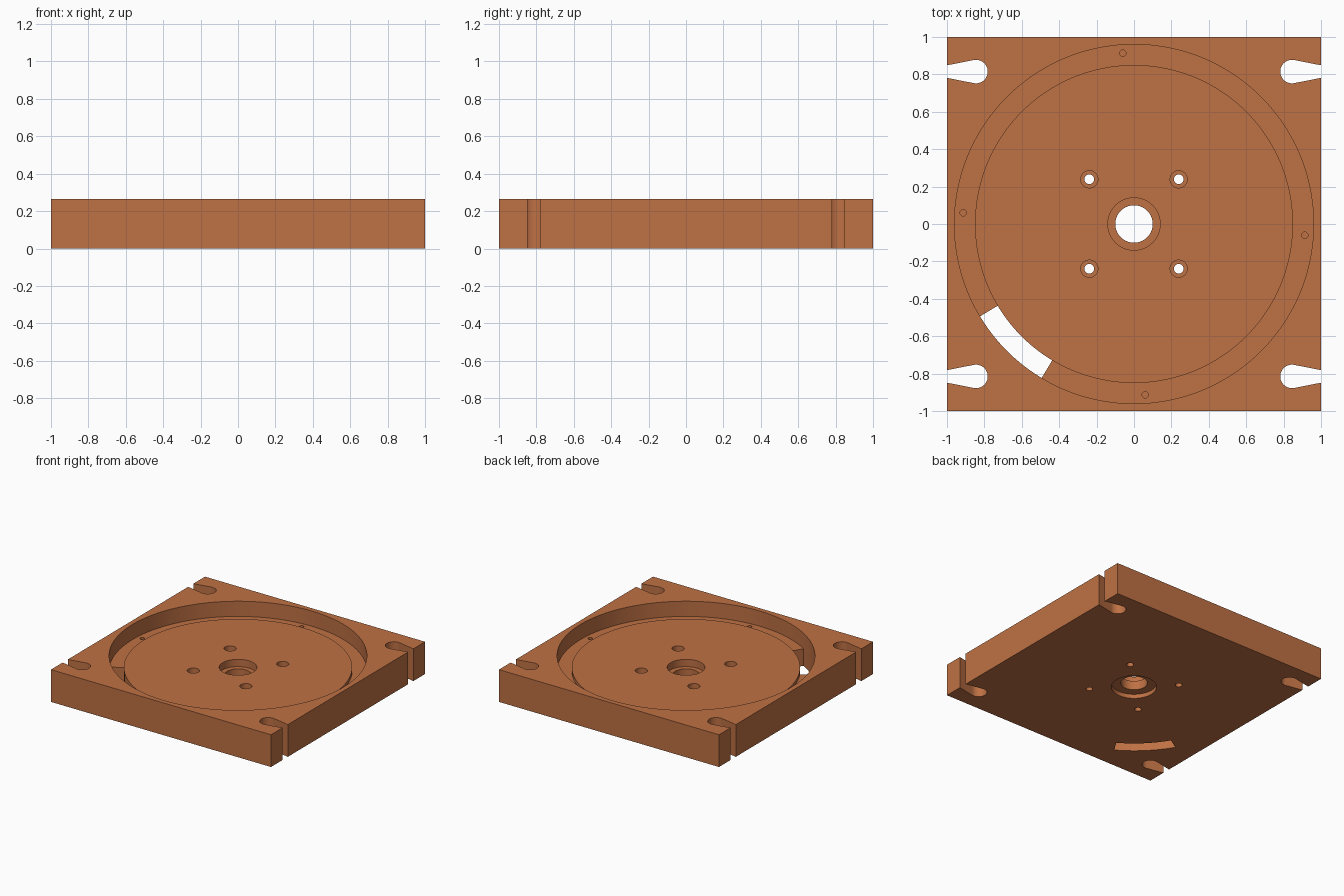
import bpy, bmesh, math

if "Cube" in bpy.data.objects:
    bpy.data.objects.remove(bpy.data.objects["Cube"])

H = 0.265      # plate thickness
N = 128        # segments of the turned pocket

copper = bpy.data.materials.new("copper_orange")
copper.diffuse_color = (0.52, 0.165, 0.058, 1)
copper.use_nodes = True
copper.node_tree.nodes["Principled BSDF"].inputs["Base Color"].default_value = copper.diffuse_color


def make_object(name, bm):
    bmesh.ops.recalc_face_normals(bm, faces=bm.faces)
    me = bpy.data.meshes.new(name)
    bm.to_mesh(me)
    bm.free()
    me.materials.append(copper)
    ob = bpy.data.objects.new(name, me)
    bpy.context.collection.objects.link(ob)
    return ob


def lathe(name, profile, n, x=0, y=0):
    """Solid of revolution; the profile starts and ends on the axis."""
    bm = bmesh.new()
    rings = []
    for r, z in profile:
        if r == 0:
            rings.append([bm.verts.new((x, y, z))] * n)
        else:
            rings.append([bm.verts.new((x + r * math.cos(2 * math.pi * i / n),
                                        y + r * math.sin(2 * math.pi * i / n), z)) for i in range(n)])
    for a, b in zip(rings, rings[1:]):
        for i in range(n):
            j = (i + 1) % n
            bm.faces.new(list(dict.fromkeys((a[i], a[j], b[j], b[i]))))
    return make_object(name, bm)


def prism(name, outline, z0, z1):
    """Outline extruded straight up."""
    bm = bmesh.new()
    face = bm.faces.new([bm.verts.new((x, y, z0)) for x, y in outline])
    top = bmesh.ops.extrude_face_region(bm, geom=[face])["geom"]
    bmesh.ops.translate(bm, vec=(0, 0, z1 - z0),
                        verts=[v for v in top if isinstance(v, bmesh.types.BMVert)])
    return make_object(name, bm)


# Square base plate
plate = prism("base_plate", [(-1, -1), (1, -1), (1, 1), (-1, 1)], 0, H)

# Round pocket with sunken outer channel, and stepped centre bore
cutters = [lathe("pocket_cutter", [
    (0, -0.1), (0.17, -0.1), (0.17, 0.035), (0.10, 0.035), (0.10, 0.11), (0.14, 0.11),
    (0.14, 0.17), (0.85, 0.17), (0.85, 0.14), (0.96, 0.14), (0.96, 0.4), (0, 0.4)], N)]

# Counterbored bolt holes
for sx in (-1, 1):
    for sy in (-1, 1):
        cutters.append(lathe("bolt_hole_cutter", [
            (0, -0.1), (0.026, -0.1), (0.026, 0.085), (0.046, 0.085), (0.046, 0.2), (0, 0.2)],
            32, 0.239 * sx, 0.239 * sy))

# Blind pin holes in the channel floor
for x, y in ((-0.06, 0.913), (-0.913, 0.06), (0.06, -0.913), (0.913, -0.06)):
    cutters.append(lathe("pin_hole_cutter", [(0, 0.06), (0.017, 0.06), (0.017, 0.2), (0, 0.2)], 24, x, y))

# Curved window through the channel floor, on the pocket's own segments
arc = [2 * math.pi * i / N for i in range(75, 86)]
window = [(0.96 * math.cos(a), 0.96 * math.sin(a)) for a in arc]
window += [(0.85 * math.cos(a), 0.85 * math.sin(a)) for a in reversed(arc)]
cutters.append(prism("window_cutter", window, -0.1, 0.16))

# Teardrop clamping slots, narrowing to the left and right edges
R, CX, CY, MOUTH = 0.063, 0.845, 0.815, 0.033
tilt = math.radians(101)
slot = [(CX - R * math.cos(t), R * math.sin(t))
        for t in (-tilt + 2 * tilt * i / 24 for i in range(25))]
end = MOUTH - 0.1 * (R - MOUTH) / (1 - CX)
slot += [(1.1, end), (1.1, -end)]
for sx in (-1, 1):
    for sy in (-1, 1):
        cutters.append(prism("clamp_slot_cutter", [(sx * x, sy * CY + y) for x, y in slot], -0.1, 0.4))

# Apply all cuts
for cutter in cutters:
    mod = plate.modifiers.new("cut", "BOOLEAN")
    mod.operation, mod.solver, mod.object = "DIFFERENCE", "EXACT", cutter
bpy.context.view_layer.objects.active = plate
plate.select_set(True)
for mod in list(plate.modifiers):
    bpy.ops.object.modifier_apply(modifier=mod.name)
for cutter in cutters:
    bpy.data.objects.remove(cutter)

bpy.ops.object.shade_smooth_by_angle(angle=math.radians(30))
